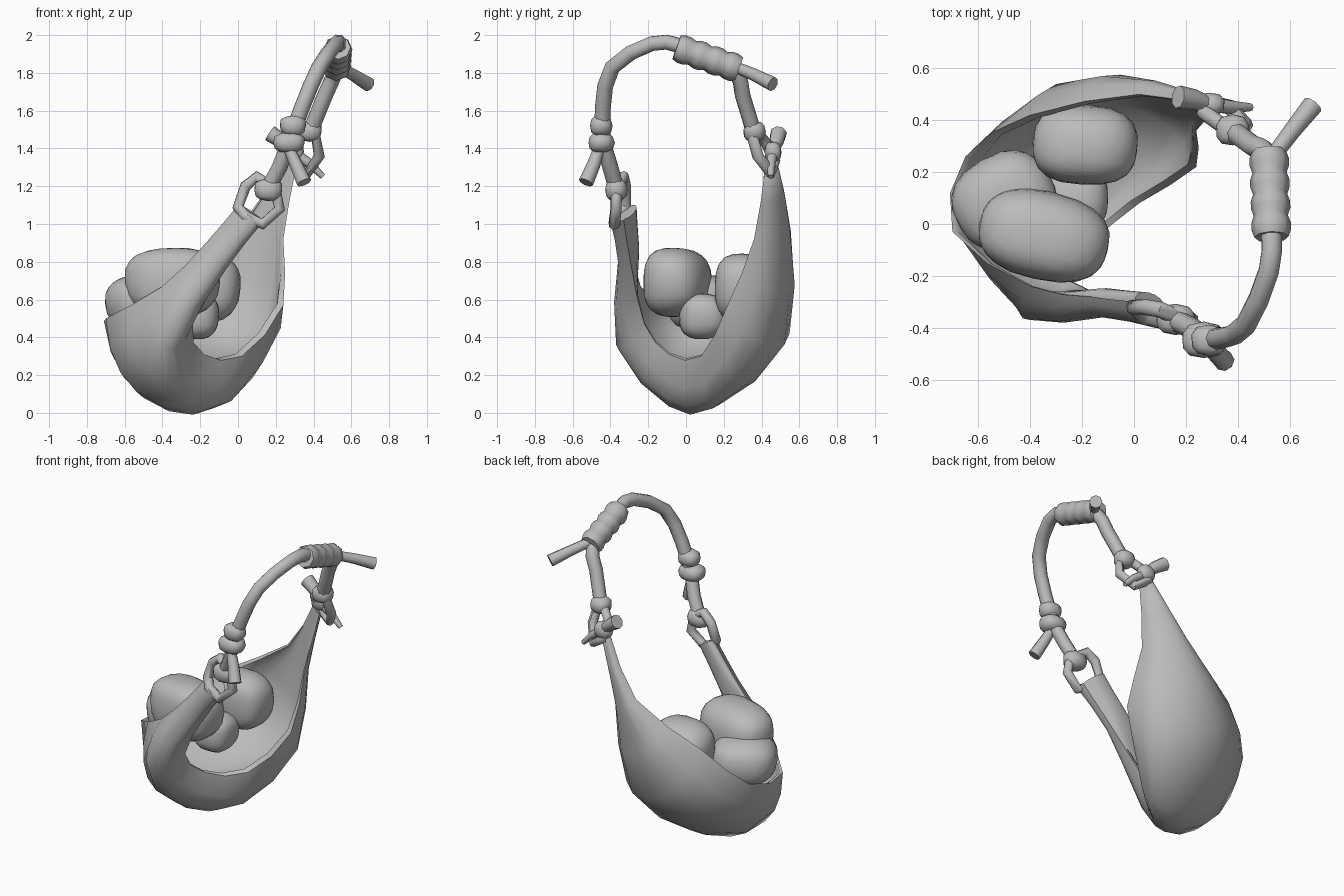
import bpy, bmesh, math
from mathutils import Vector, Matrix

if "Cube" in bpy.data.objects:
    bpy.data.objects.remove(bpy.data.objects["Cube"])

grey = bpy.data.materials.new("plain_grey")
grey.use_nodes = True
grey.diffuse_color = (0.5, 0.5, 0.5, 1)
grey.node_tree.nodes["Principled BSDF"].inputs["Base Color"].default_value = (0.5, 0.5, 0.5, 1)


def finish(obj, angle=50):
    """Give an object its material and smooth shading."""
    obj.data.materials.clear()
    obj.data.materials.append(grey)
    bpy.ops.object.select_all(action="DESELECT")
    obj.select_set(True)
    bpy.context.view_layer.objects.active = obj
    bpy.ops.object.shade_smooth_by_angle(angle=math.radians(angle))


def add_mesh(name, bm):
    """Turn a bmesh into a finished object."""
    bmesh.ops.recalc_face_normals(bm, faces=bm.faces)
    mesh = bpy.data.meshes.new(name)
    bm.to_mesh(mesh)
    bm.free()
    obj = bpy.data.objects.new(name, mesh)
    bpy.context.collection.objects.link(obj)
    finish(obj, 60)


def smooth_path(points, steps):
    """Catmull-Rom curve through the points."""
    p = [Vector(q) for q in points]
    p = [2 * p[0] - p[1]] + p + [2 * p[-1] - p[-2]]
    out = []
    for a, b, c, d in zip(p, p[1:], p[2:], p[3:]):
        for i in range(steps):
            t = i / steps
            out.append((2 * b + (c - a) * t + (2 * a - 5 * b + 4 * c - d) * t * t
                        + (3 * b - a - 3 * c + d) * t ** 3) / 2)
    return out + [p[-2]]


def tube(name, points, radii, closed=False, steps=1):
    """Rope piece: a bevelled curve turned into a mesh."""
    pts = smooth_path(points, steps) if steps > 1 else points
    radii = radii if isinstance(radii, list) else [radii] * len(pts)
    curve = bpy.data.curves.new(name, "CURVE")
    curve.dimensions = "3D"
    curve.bevel_depth = 1
    curve.bevel_resolution = 2
    curve.use_fill_caps = True
    spline = curve.splines.new("POLY")
    spline.points.add(len(pts) - 1)
    for sp, p, r in zip(spline.points, pts, radii):
        sp.co = (*p, 1)
        sp.radius = r
    spline.use_cyclic_u = closed
    obj = bpy.data.objects.new(name, curve)
    bpy.context.collection.objects.link(obj)
    bpy.ops.object.select_all(action="DESELECT")
    obj.select_set(True)
    bpy.context.view_layer.objects.active = obj
    bpy.ops.object.convert(target="MESH")
    finish(bpy.context.object)


def lump(name, centre, size, turn=0, detail=3):
    """Uneven, slightly boxy ball for stones and knots."""
    bm = bmesh.new()
    bmesh.ops.create_icosphere(bm, subdivisions=detail, radius=1)
    phase = sum(centre) * 9
    for v in bm.verts:
        x, y, z = v.co
        wave = math.sin(3 * x + phase) * math.cos(2 * y - phase) + math.sin(3 * z + 2 * y)
        v.co = Vector([math.copysign(abs(c) ** 0.78, c) for c in v.co]) * (1 + 0.03 * wave)
    place = (Matrix.Translation(centre) @ Matrix.Rotation(math.radians(turn), 4, "Z")
             @ Matrix.Diagonal((*size, 1)))
    bmesh.ops.transform(bm, matrix=place, verts=bm.verts)
    add_mesh(name, bm)


# Pouch: hammock lofted between an outer rim, a belly line and an open lip
rim = [(0.0, -0.3, 1.1), (-0.17, -0.28, 0.9), (-0.4, -0.24, 0.67), (-0.7, -0.03, 0.5),
       (-0.65, 0.26, 0.52), (-0.4, 0.42, 0.75), (0.02, 0.5, 1.0), (0.25, 0.45, 1.36)]
belly = [(0.08, -0.4, 1.03), (-0.12, -0.36, 0.8), (-0.4, -0.37, 0.36), (-0.43, -0.08, 0.05),
         (-0.27, 0.18, 0.045), (-0.06, 0.52, 0.36), (0.13, 0.53, 0.93), (0.28, 0.48, 1.32)]
lip = [(0.13, -0.33, 1.02), (-0.05, -0.29, 0.78), (-0.24, -0.22, 0.47), (-0.18, -0.09, 0.31),
       (0.02, 0.08, 0.3), (0.24, 0.22, 0.57), (0.24, 0.36, 0.92), (0.31, 0.42, 1.31)]
# how far the inside follows the belly; negative bulges inwards
hollow = [(k, 0, 0) for k in (-0.6, -0.5, 0.3, 0.35, 0.3, 0.75, 0.4, -0.3)]
SEG = 8
bm = bmesh.new()
rings = []
for a, s, b, h in zip(*(smooth_path(c, 2) for c in (rim, belly, lip, hollow))):
    mid = (a + b) / 2
    ring = []
    for wide, deep, order in ((1, 1, range(SEG + 1)), (0.9, h.x, range(SEG, -1, -1))):
        for i in order:
            t = math.pi * i / SEG
            c = math.copysign(abs(math.cos(t)) ** 0.9, math.cos(t))
            depth = max(math.sin(t), 0) ** 0.9
            ring.append(bm.verts.new(mid + (a - b) / 2 * c * wide + (s - mid) * depth * deep))
    rings.append(ring)
for r1, r2 in zip(rings, rings[1:]):
    for i in range(len(r1)):
        j = (i + 1) % len(r1)
        bm.faces.new((r1[i], r1[j], r2[j], r2[i]))
for end in (rings[0], rings[-1]):
    bm.faces.new(end)
add_mesh("pouch", bm)

# Stones lying in the pouch
lump("front_stone", (-0.35, -0.05, 0.69), (0.25, 0.17, 0.185), -12)
lump("back_stone", (-0.19, 0.3, 0.66), (0.205, 0.155, 0.18), -5)
lump("rear_stone", (-0.5, 0.09, 0.58), (0.2, 0.17, 0.15), 30)
lump("lower_stone", (-0.23, 0.09, 0.51), (0.13, 0.13, 0.12))

# Handle rope, its wrapped grip and loose end
tube("handle_rope", [(0.27, -0.44, 1.43), (0.34, -0.44, 1.62), (0.43, -0.39, 1.83),
                     (0.52, -0.18, 1.955), (0.53, -0.02, 1.94), (0.52, 0.25, 1.82),
                     (0.46, 0.3, 1.68), (0.38, 0.36, 1.48)], 0.042, steps=2)
start, stop = Vector((0.53, -0.05, 1.935)), Vector((0.52, 0.28, 1.82))
coils = 13
tube("wrapped_grip", [start.lerp(stop, i / (coils - 1)) for i in range(coils)],
     [0.076 if i % 3 else 0.066 for i in range(coils)])
tube("grip_loose_end", [(0.52, 0.24, 1.84), (0.61, 0.36, 1.79), (0.69, 0.46, 1.74)],
     [0.03, 0.034, 0.04])

# Front fastening: double knot, tail, lower knot and loop through the strap
lump("front_upper_knot", (0.29, -0.45, 1.52), (0.07, 0.06, 0.055), detail=2)
lump("front_main_knot", (0.27, -0.45, 1.43), (0.085, 0.07, 0.055), detail=2)
tube("front_tail", [(0.27, -0.46, 1.4), (0.31, -0.49, 1.31), (0.35, -0.53, 1.22)],
     [0.03, 0.036, 0.04])
tube("front_link", [(0.27, -0.44, 1.43), (0.22, -0.4, 1.3), (0.16, -0.37, 1.19)], 0.042)
lump("front_lower_knot", (0.16, -0.37, 1.18), (0.075, 0.06, 0.06), detail=2)
tube("front_loop", [(0.17, -0.36, 1.2), (0.1, -0.33, 1.25), (0.04, -0.32, 1.2),
                    (0.0, -0.32, 1.09), (0.04, -0.36, 1.04), (0.13, -0.38, 1.0),
                    (0.22, -0.37, 1.08), (0.2, -0.37, 1.17)], 0.031, closed=True)

# Back fastening: knots, loop and two tails
lump("back_knot", (0.38, 0.36, 1.49), (0.065, 0.06, 0.055), detail=2)
tube("back_loop", [(0.41, 0.35, 1.47), (0.43, 0.38, 1.36), (0.37, 0.45, 1.27),
                   (0.28, 0.47, 1.33), (0.27, 0.43, 1.42), (0.34, 0.38, 1.48)],
     0.03, closed=True)
lump("back_lower_knot", (0.29, 0.46, 1.38), (0.06, 0.045, 0.055), detail=2)
tube("back_short_tail", [(0.29, 0.46, 1.39), (0.23, 0.48, 1.44), (0.17, 0.49, 1.48)],
     [0.03, 0.04, 0.045])
tube("back_long_tail", [(0.29, 0.46, 1.38), (0.38, 0.45, 1.32), (0.45, 0.45, 1.25)],
     [0.03, 0.025, 0.015])
